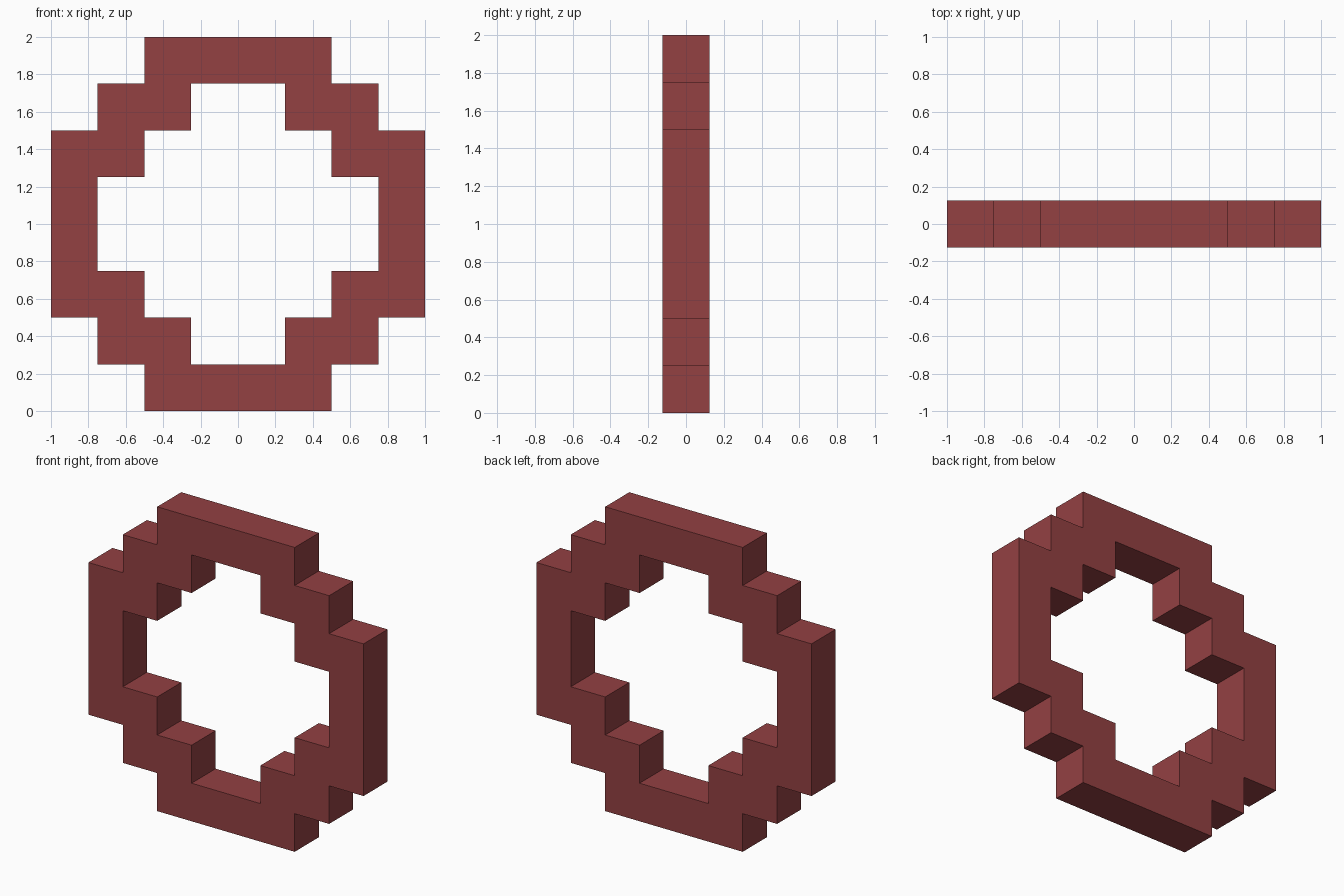
import bpy, bmesh

if "Cube" in bpy.data.objects:
    bpy.data.objects.remove(bpy.data.objects["Cube"])

U = 0.25  # block size

mat = bpy.data.materials.new("dark red")
mat.diffuse_color = (0.292, 0.052, 0.055, 1.0)
mat.use_nodes = True
mat.node_tree.nodes["Principled BSDF"].inputs["Base Color"].default_value = mat.diffuse_color

bm = bmesh.new()


def block_face(i, j):
    """One grid square on the front plane, i and j counted from the ring centre."""
    corners = [(i, j), (i + 1, j), (i + 1, j + 1), (i, j + 1)]
    bm.faces.new([bm.verts.new((a * U, -U / 2, 1 + b * U)) for a, b in corners])


# Stepped ring: in each quarter, squares on two neighbouring diagonals
for i in range(-4, 4):
    for j in range(-4, 4):
        qi, qj = max(i, -i - 1), max(j, -j - 1)
        if qi + qj in (3, 4):
            block_face(i, j)
bmesh.ops.remove_doubles(bm, verts=bm.verts[:], dist=0.001)

# Give the ring its thickness
ext = bmesh.ops.extrude_face_region(bm, geom=bm.faces[:], use_keep_orig=True)
moved = [g for g in ext["geom"] if isinstance(g, bmesh.types.BMVert)]
bmesh.ops.translate(bm, verts=moved, vec=(0, U, 0))
bmesh.ops.recalc_face_normals(bm, faces=bm.faces[:])

mesh = bpy.data.meshes.new("stepped_ring")
bm.to_mesh(mesh)
bm.free()
mesh.materials.append(mat)
ring = bpy.data.objects.new("stepped_ring", mesh)
bpy.context.collection.objects.link(ring)
